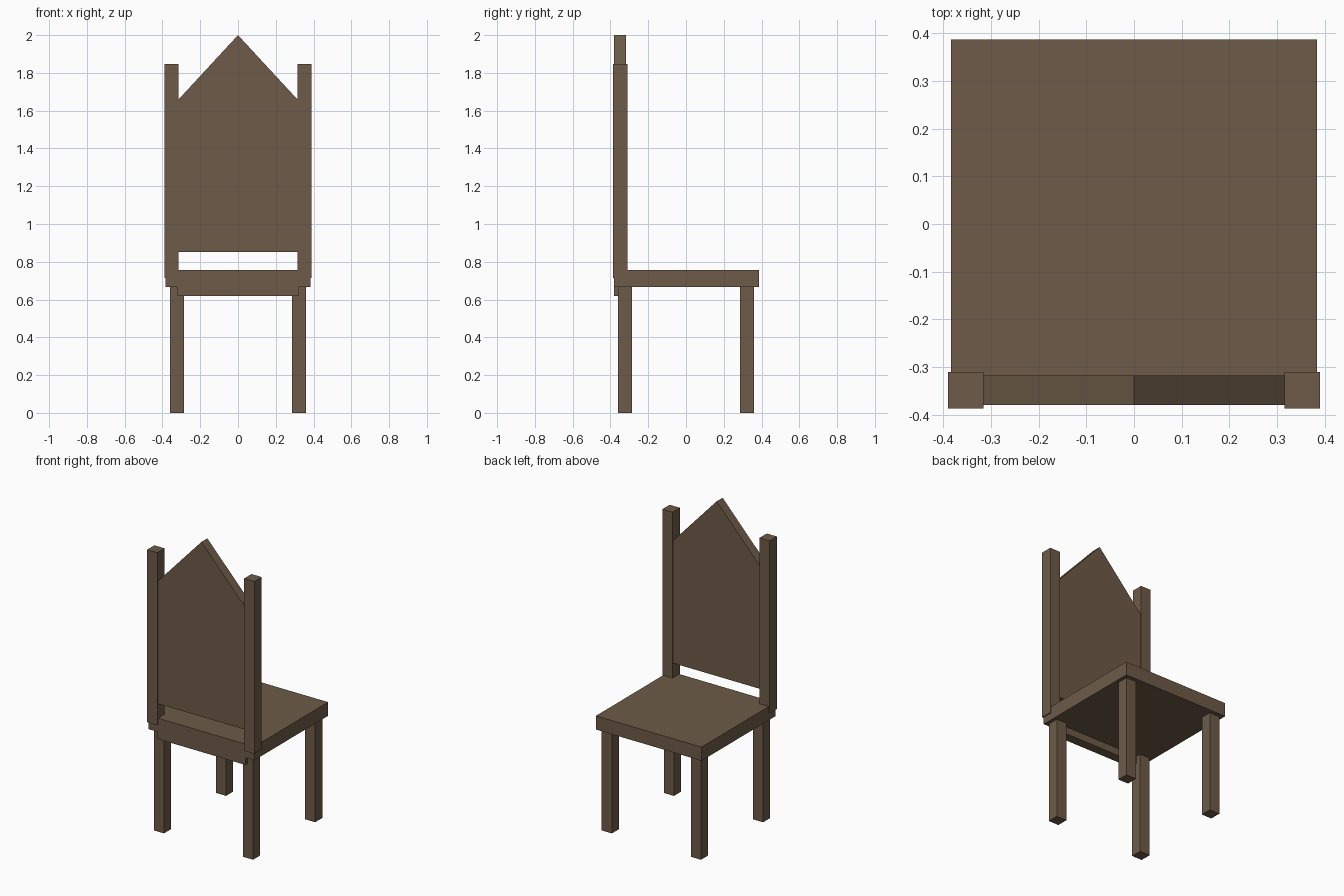
import bpy
import bmesh

if "Cube" in bpy.data.objects:
    bpy.data.objects.remove(bpy.data.objects["Cube"])

# Wood colour shared by every part
wood = bpy.data.materials.new("brown_wood")
wood.diffuse_color = (0.155, 0.105, 0.065, 1.0)
wood.use_nodes = True
wood.node_tree.nodes["Principled BSDF"].inputs["Base Color"].default_value = wood.diffuse_color


def prism(name, profile, y0, y1):
    """Extrude an x-z profile along y."""
    bm = bmesh.new()
    face = bm.faces.new([bm.verts.new((x, y0, z)) for x, z in profile])
    ext = bmesh.ops.extrude_face_region(bm, geom=[face])
    moved = [v for v in ext["geom"] if isinstance(v, bmesh.types.BMVert)]
    bmesh.ops.translate(bm, verts=moved, vec=(0, y1 - y0, 0))
    bmesh.ops.recalc_face_normals(bm, faces=bm.faces)
    mesh = bpy.data.meshes.new(name)
    bm.to_mesh(mesh)
    bm.free()
    mesh.materials.append(wood)
    obj = bpy.data.objects.new(name, mesh)
    bpy.context.collection.objects.link(obj)
    return obj


def box(name, x0, x1, y0, y1, z0, z1):
    return prism(name, [(x0, z0), (x1, z0), (x1, z1), (x0, z1)], y0, y1)


# Seat slab and the rail beneath its backrest edge
box("seat", -0.384, 0.384, -0.38, 0.387, 0.667, 0.757)
box("lower_rail", -0.32, 0.32, -0.38, -0.318, 0.62, 0.667)

# Legs and backrest posts on both sides
for side, s in (("left", -1), ("right", 1)):
    x0, x1 = sorted((s * 0.287, s * 0.361))
    box(f"{side}_leg_under_backrest", x0, x1, -0.359, -0.285, 0.0, 0.667)
    box(f"{side}_leg_under_open_edge", x0, x1, 0.286, 0.36, 0.0, 0.667)
    x0, x1 = sorted((s * 0.316, s * 0.39))
    box(f"{side}_back_post", x0, x1, -0.387, -0.311, 0.714, 1.847)

# Pointed backrest panel
prism("back_panel",
      [(-0.317, 0.852), (0.317, 0.852), (0.317, 1.657), (0, 2.0), (-0.317, 1.657)],
      -0.38, -0.318)
